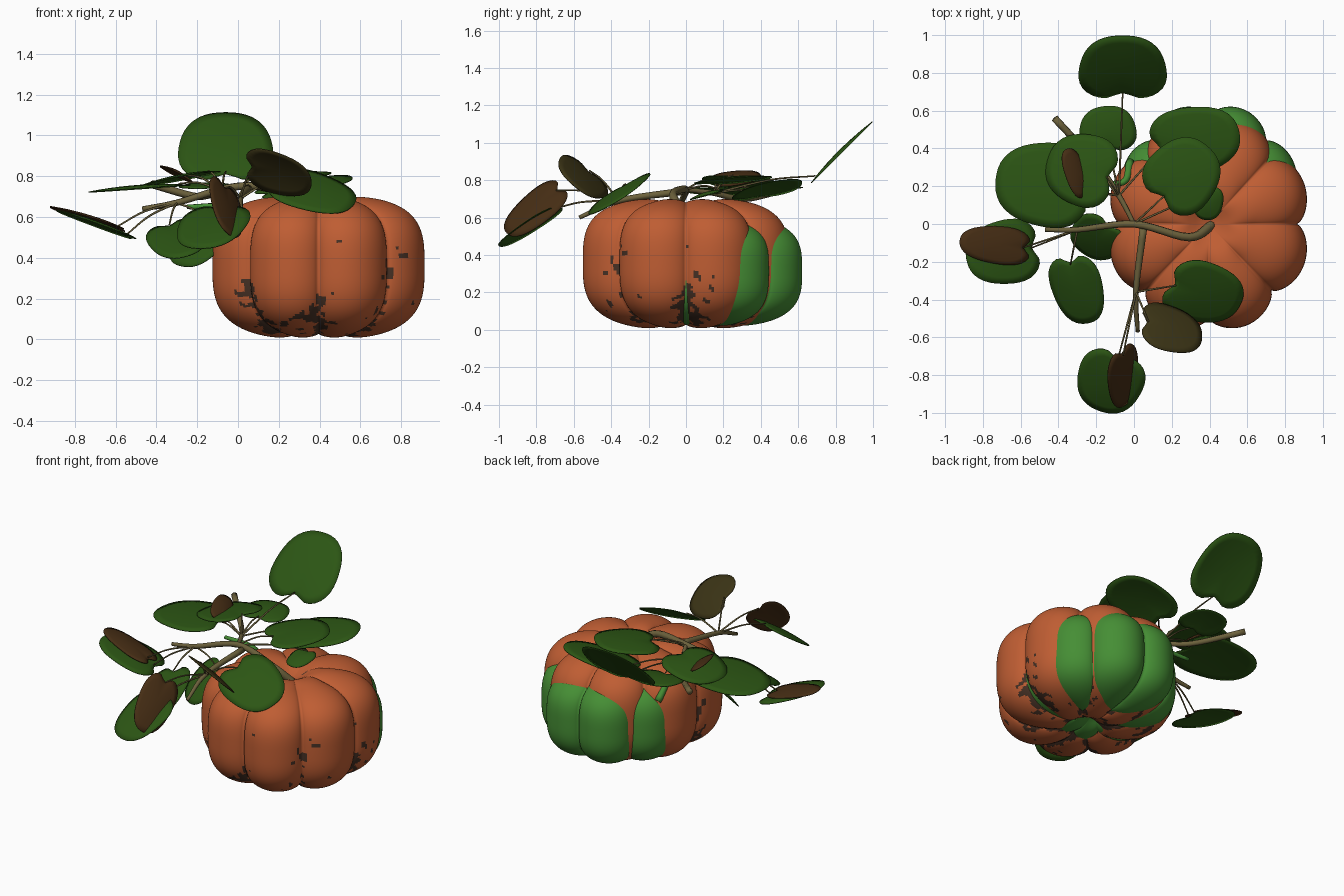
import bpy, bmesh, math
from math import sin, cos, pi, radians
from mathutils import Vector, noise

if "Cube" in bpy.data.objects:
    bpy.data.objects.remove(bpy.data.objects["Cube"])


def material(name, color):
    m = bpy.data.materials.new(name)
    m.diffuse_color = (*color, 1)
    m.use_nodes = True
    m.node_tree.nodes["Principled BSDF"].inputs["Base Color"].default_value = m.diffuse_color
    return m


ORANGE = material("orange_skin", (0.52, 0.11, 0.033))
SCAR = material("dark_scar", (0.06, 0.03, 0.018))
GREEN = material("green_skin", (0.06, 0.27, 0.035))
LEAF = material("leaf_green", (0.025, 0.092, 0.007))
DRY = material("dry_leaf", (0.06, 0.026, 0.007))
OLIVE = material("olive_leaf", (0.045, 0.035, 0.008))
VINE = material("vine_skin", (0.15, 0.12, 0.045))


def finish(name, bm, mats):
    bmesh.ops.recalc_face_normals(bm, faces=bm.faces)
    me = bpy.data.meshes.new(name)
    bm.to_mesh(me)
    bm.free()
    for m in mats:
        me.materials.append(m)
    me.shade_smooth()
    ob = bpy.data.objects.new(name, me)
    bpy.context.collection.objects.link(ob)
    return ob


# Ribbed pumpkin: a superellipse profile swept round, pinched at the grooves
def pumpkin(name, cx, cy, rx, ry, floor, height, mats, ribs=8, segs=256, rows=90):
    bm = bmesh.new()
    rings = []
    for row in range(rows + 1):
        phi = (row / rows - 0.5) * pi * 0.9998
        e = 0.66 if phi < 0 else 0.6
        r = cos(phi) ** e
        z = math.copysign(abs(sin(phi)) ** e, phi) / 2
        z *= 1 - 0.25 * math.exp(-(r / 0.2) ** 2)
        ring = []
        for i in range(segs):
            a = 2 * pi * i / segs
            groove = 1 - abs(sin(a * ribs / 2)) ** 0.65
            k = r * (1 - 0.14 * groove)
            zz = 0.5 + z * (1 - 0.08 * groove * min(1, r * 2))
            ring.append(bm.verts.new((cx + rx * k * cos(a), cy + ry * k * sin(a), floor + zz * height)))
        rings.append(ring)
    for lo, hi in zip(rings, rings[1:]):
        for i in range(segs):
            j = (i + 1) % segs
            f = bm.faces.new((lo[i], lo[j], hi[j], hi[i]))
            # Scars follow the grooves and fade out upwards
            if len(mats) > 1:
                c = f.calc_center_median()
                near = 1 - abs(sin(2 * pi * (i + 0.5) / segs * ribs / 2))
                n = noise.noise(c * 7) * 0.55 + noise.noise(c * 24) * 0.5
                f.material_index = int(n + near * 0.5 - c.z * 1.0 > 0.28)
    bm.faces.new(rings[0])
    bm.faces.new(rings[-1])
    return finish(name, bm, mats)


pumpkin("orange_pumpkin", 0.395, 0.0, 0.545, 0.578, 0, 0.705, [ORANGE, SCAR])
pumpkin("green_pumpkin", 0.4, 0.12, 0.485, 0.525, 0.015, 0.59, [GREEN])


# Tapered round tube along a Catmull-Rom path
def tube(name, pts, r0, r1, mat, sub=6, sides=8):
    pts = [Vector(p) for p in pts]
    ext = [2 * pts[0] - pts[1]] + pts + [2 * pts[-1] - pts[-2]]
    path = []
    for a, b, c, d in zip(ext, ext[1:], ext[2:], ext[3:]):
        for t in (k / sub for k in range(sub)):
            path.append(0.5 * (2 * b + (c - a) * t + (2 * a - 5 * b + 4 * c - d) * t * t
                               + (3 * b - a - 3 * c + d) * t ** 3))
    path.append(pts[-1])
    bm = bmesh.new()
    rings = []
    last = len(path) - 1
    for i, p in enumerate(path):
        d = (path[min(i + 1, last)] - path[max(i - 1, 0)]).normalized()
        u = d.cross(Vector((0.1, 0.2, 1))).normalized()
        v = d.cross(u)
        r = r0 + (r1 - r0) * i / last
        rings.append([bm.verts.new(p + r * (u * cos(2 * pi * k / sides) + v * sin(2 * pi * k / sides)))
                      for k in range(sides)])
    for a, b in zip(rings, rings[1:]):
        for k in range(sides):
            bm.faces.new((a[k], a[k - 1], b[k - 1], b[k]))
    bm.faces.new(rings[0])
    bm.faces.new(rings[-1])
    return finish(name, bm, [mat])


# Stem and vines
HUB, BACK = Vector((0, 0, 0.75)), Vector((-0.08, 0.15, 0.73))
FRONT, LEFT = Vector((0.01, -0.36, 0.69)), Vector((-0.3, -0.03, 0.67))
tube("main_vine", [(0.42, 0, 0.6), (0.29, -0.07, 0.72), HUB, LEFT, (-0.47, -0.03, 0.64)], 0.026, 0.012, VINE)
tube("front_vine", [(0.05, -0.02, 0.74), FRONT, (0.02, -0.57, 0.6)], 0.02, 0.011, VINE)
tube("back_vine", [HUB, BACK, (-0.2, 0.32, 0.7), (-0.42, 0.56, 0.76)], 0.012, 0.02, VINE)
tube("green_tendril", [(-0.02, 0.33, 0.5), (-0.06, 0.22, 0.64), (-0.25, 0.22, 0.65)], 0.022, 0.012, GREEN)


# Heart-shaped leaf set by its centre, length, heading, pitch and roll, with a stalk to the nearest vine joint
def leaf(name, x, y, z, length, heading, pitch, roll, ratio, mat, segs=40, steps=5):
    h, p, r = radians(heading), radians(pitch), radians(roll)
    mid, half = Vector((x, y, z)), length / 2
    axis = Vector((cos(h) * cos(p), sin(h) * cos(p), sin(p)))
    flat = Vector((-sin(h), cos(h), 0))
    side = flat * cos(r) + axis.cross(flat) * sin(r)
    up = axis.cross(side)
    bm = bmesh.new()
    hub = bm.verts.new(mid + up * 0.008)
    prev = None
    for s in range(1, steps + 1):
        q = s / steps
        ring = []
        for i in range(segs):
            t = 2 * pi * i / segs
            notch = 1 - 0.22 * q * math.exp(-((t - pi) / 0.25) ** 2)
            # Slightly squared outline, broader towards the stalk
            square = 1 + 0.07 * sin(2 * t) ** 2
            u = cos(t) * notch * square * q
            v = sin(t) * (1 - 0.13 * cos(t)) * square * q
            bend = 0.008 - 0.016 * q * q
            ring.append(bm.verts.new(mid + axis * u * half + side * v * half * ratio + up * bend))
        for i in range(segs):
            j = (i + 1) % segs
            bm.faces.new((prev[i], ring[i], ring[j], prev[j]) if prev else (hub, ring[i], ring[j]))
        prev = ring
    ob = finish(name, bm, [mat])
    mod = ob.modifiers.new("thickness", "SOLIDIFY")
    mod.thickness = 0.005
    end = mid - axis * half * 0.75
    node = min((HUB, BACK, FRONT, LEFT), key=lambda n: (n - end).length)
    tube(name + "_stalk", [node, node.lerp(end, 0.55) + Vector((0, 0, 0.02)), end], 0.006, 0.004, VINE)


# Broad green leaves
leaf("back_upright_leaf", -0.06, 0.82, 0.95, 0.48, 90, 45, 0, 0.96, LEAF)
leaf("left_flat_leaf", -0.48, 0.21, 0.75, 0.51, 174, -4, 0, 0.87, LEAF)
leaf("left_upper_leaf", -0.28, 0.29, 0.8, 0.38, 164, -11, 0, 1, LEAF)
leaf("back_left_leaf", -0.14, 0.5, 0.76, 0.25, 95, 5, 0, 1.2, LEAF)
leaf("back_right_leaf", 0.32, 0.44, 0.76, 0.49, 12, 11, 8, 0.74, LEAF)
leaf("centre_leaf", 0.26, 0.26, 0.81, 0.4, 48, 6, 0, 0.95, LEAF)
leaf("small_centre_leaf", 0.39, 0.11, 0.73, 0.19, -95, -15, 0, 0.85, LEAF)
leaf("front_right_leaf", 0.37, -0.37, 0.73, 0.43, -17, -18, 27, 0.84, LEAF)
leaf("front_low_leaf", -0.13, -0.84, 0.56, 0.39, -110, -33, 0, 0.9, LEAF)
leaf("far_left_leaf", -0.69, -0.15, 0.57, 0.42, -171, 20, 0, 0.8, LEAF)
leaf("front_left_leaf", -0.3, -0.35, 0.5, 0.41, -75, -24, 18, 0.68, LEAF)
leaf("side_hanging_leaf", -0.2, -0.08, 0.48, 0.32, -135, -46, -12, 0.9, LEAF)
# Withered leaves
leaf("front_raised_leaf", 0.2, -0.55, 0.82, 0.35, -15, -14, -42, 0.9, OLIVE)
leaf("front_dry_leaf", -0.05, -0.81, 0.65, 0.4, -86, -40, -45, 0.58, DRY)
leaf("far_left_dry_leaf", -0.73, -0.11, 0.6, 0.4, 174, 17, 8, 0.5, DRY)
leaf("left_dry_leaf", -0.3, 0.27, 0.82, 0.28, 113, 8, 30, 0.5, DRY)
